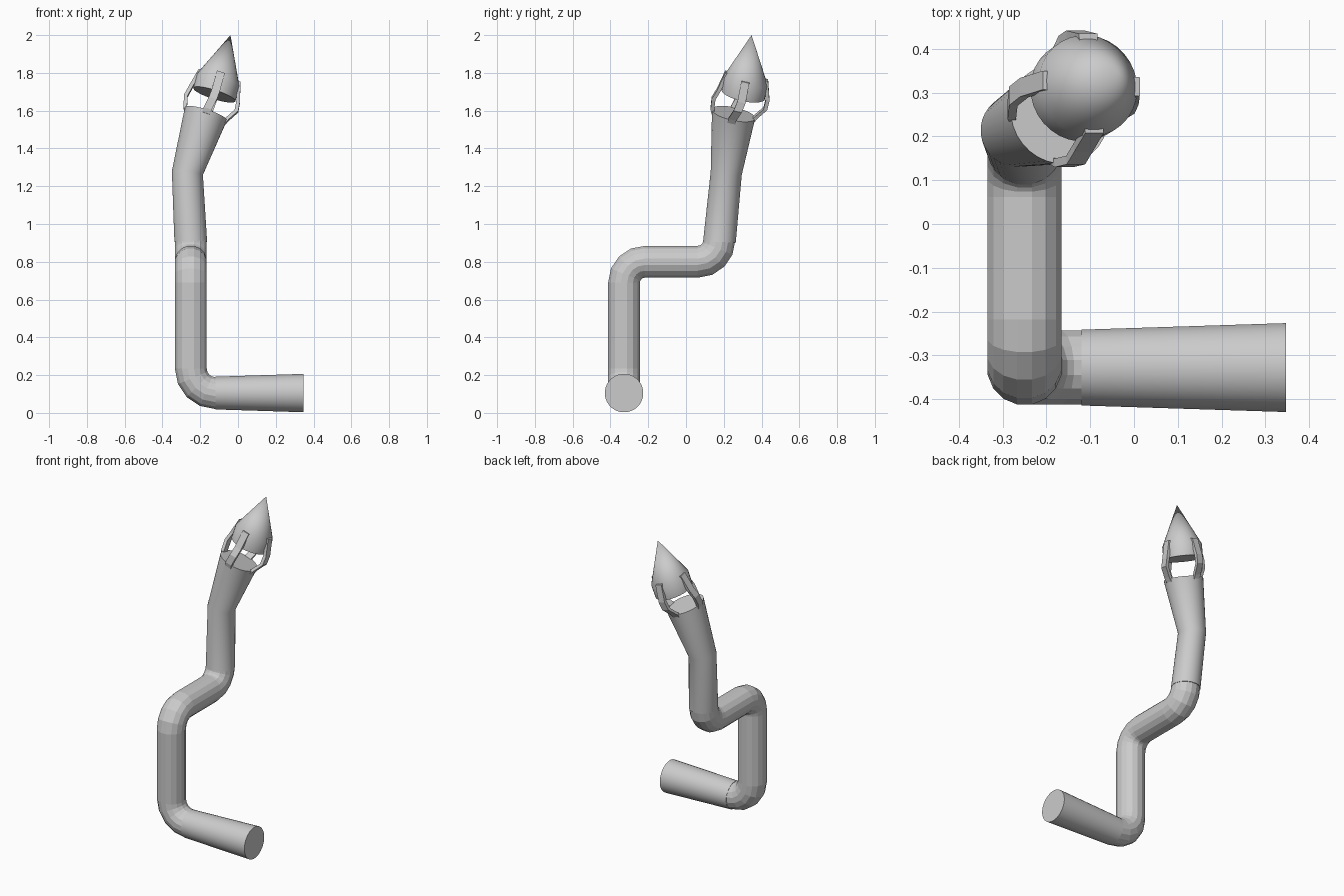
import bpy, bmesh, math
from mathutils import Vector, Matrix

if "Cube" in bpy.data.objects:
    bpy.data.objects.remove(bpy.data.objects["Cube"])

V = Vector


def loft(name, rings, sides, smooth=True):
    """Skin circles given as (centre, axis, radius); radius 0 makes a point."""
    bm = bmesh.new()
    ax = V(rings[0][1]).normalized()
    u = (V((0, 1, 0)) if abs(ax.y) < 0.7 else V((1, 0, 0)))
    u = (u - ax * u.dot(ax)).normalized()
    loops = []
    for c, a, r in rings:
        a = V(a).normalized()
        u = ax.rotation_difference(a) @ u      # carry the frame without twist
        ax = a
        w = a.cross(u)
        if r == 0:
            loops.append([bm.verts.new(c)])
            continue
        loops.append([bm.verts.new(V(c) + r * (u * math.cos(t) + w * math.sin(t)))
                      for t in (2 * math.pi * (i + 0.5) / sides for i in range(sides))])
    for a, b in zip(loops, loops[1:]):
        for i in range(sides):
            j = (i + 1) % sides
            if len(b) == 1:
                bm.faces.new((a[i], a[j], b[0]))
            else:
                bm.faces.new((a[i], a[j], b[j], b[i]))
    for lp in (loops[0], loops[-1]):
        if len(lp) > 2:
            bm.faces.new(lp)
    bmesh.ops.recalc_face_normals(bm, faces=bm.faces)
    return finish(name, bm, smooth)


def finish(name, bm, smooth):
    me = bpy.data.meshes.new(name)
    bm.to_mesh(me)
    bm.free()
    ob = bpy.data.objects.new(name, me)
    bpy.context.collection.objects.link(ob)
    if smooth:
        bpy.ops.object.select_all(action='DESELECT')
        ob.select_set(True)
        bpy.context.view_layer.objects.active = ob
        bpy.ops.object.shade_smooth_by_angle(angle=math.radians(30))
    return ob


def elbow(corner, d_in, d_out, bend, r, steps=4):
    corner, d_in, d_out = V(corner), V(d_in), V(d_out)
    out = []
    for k in range(steps + 1):
        a = math.pi / 2 * k / steps
        p = corner - d_in * bend + bend * (d_in * math.sin(a) + d_out * (1 - math.cos(a)))
        out.append((p, d_in * math.cos(a) + d_out * math.sin(a), r))
    return out


X, Y, Z = V((1, 0, 0)), V((0, 1, 0)), V((0, 0, 1))
R = 0.086

# Flared horizontal inlet
loft("inlet_pipe", [((0.347, -0.328, 0.105), -X, 0.102),
                    ((-0.12, -0.328, 0.105), -X, 0.087)], 32)

# Faceted pipe with three elbows
rings = [((-0.10, -0.328, 0.105), -X, R)]
rings += elbow((-0.25, -0.328, 0.105), -X, Z, 0.13, R)
rings += elbow((-0.25, -0.328, 0.80), Z, Y, 0.11, R)
rings += elbow((-0.25, 0.177, 0.80), Y, Z, 0.115, R)
loft("bent_pipe", rings, 16, smooth=False)

# Leaning upper pipe that kinks and flares
AXIS = V((0.32, 0.22, 1)).normalized()
TOP = V((-0.17, 0.252, 1.583))
loft("upper_pipe", [((-0.25, 0.177, 0.905), (0, 0.04, 1), 0.087),
                    ((-0.268, 0.213, 1.27), (0.12, 0.12, 1), 0.083),
                    (TOP, AXIS, 0.117)], 32)

# Pointed cap with a short skirt
SKIRT, BASE = V((-0.125, 0.303, 1.685)), V((-0.105, 0.316, 1.76))
loft("cap", [(SKIRT, AXIS, 0.117), (BASE, AXIS, 0.118),
             ((-0.04, 0.347, 2.0), AXIS, 0)], 32)

# Four bent flat struts holding the cap
MID = V((-0.142, 0.283, 1.638))


def strut(name, direction):
    d = (direction - AXIS * direction.dot(AXIS)).normalized()
    side = AXIS.cross(d)
    path = [(TOP - AXIS * 0.02, 0.105), (TOP + AXIS * 0.005, 0.116),
            (MID, 0.14), (SKIRT, 0.132), (BASE + AXIS * 0.025, 0.106)]
    bm = bmesh.new()
    secs = []
    for c, r in path:
        secs.append([bm.verts.new(c + d * (r + o) + side * s)
                     for o, s in ((-0.01, -0.022), (0.01, -0.022),
                                  (0.01, 0.022), (-0.01, 0.022))])
    for a, b in zip(secs, secs[1:]):
        for i in range(4):
            j = (i + 1) % 4
            bm.faces.new((a[i], a[j], b[j], b[i]))
    bm.faces.new(secs[0])
    bm.faces.new(secs[-1])
    bmesh.ops.recalc_face_normals(bm, faces=bm.faces)
    finish(name, bm, False)


for label, d in (("right", X), ("left", -X), ("back", Y), ("front", -Y)):
    strut("strut_" + label, d)
